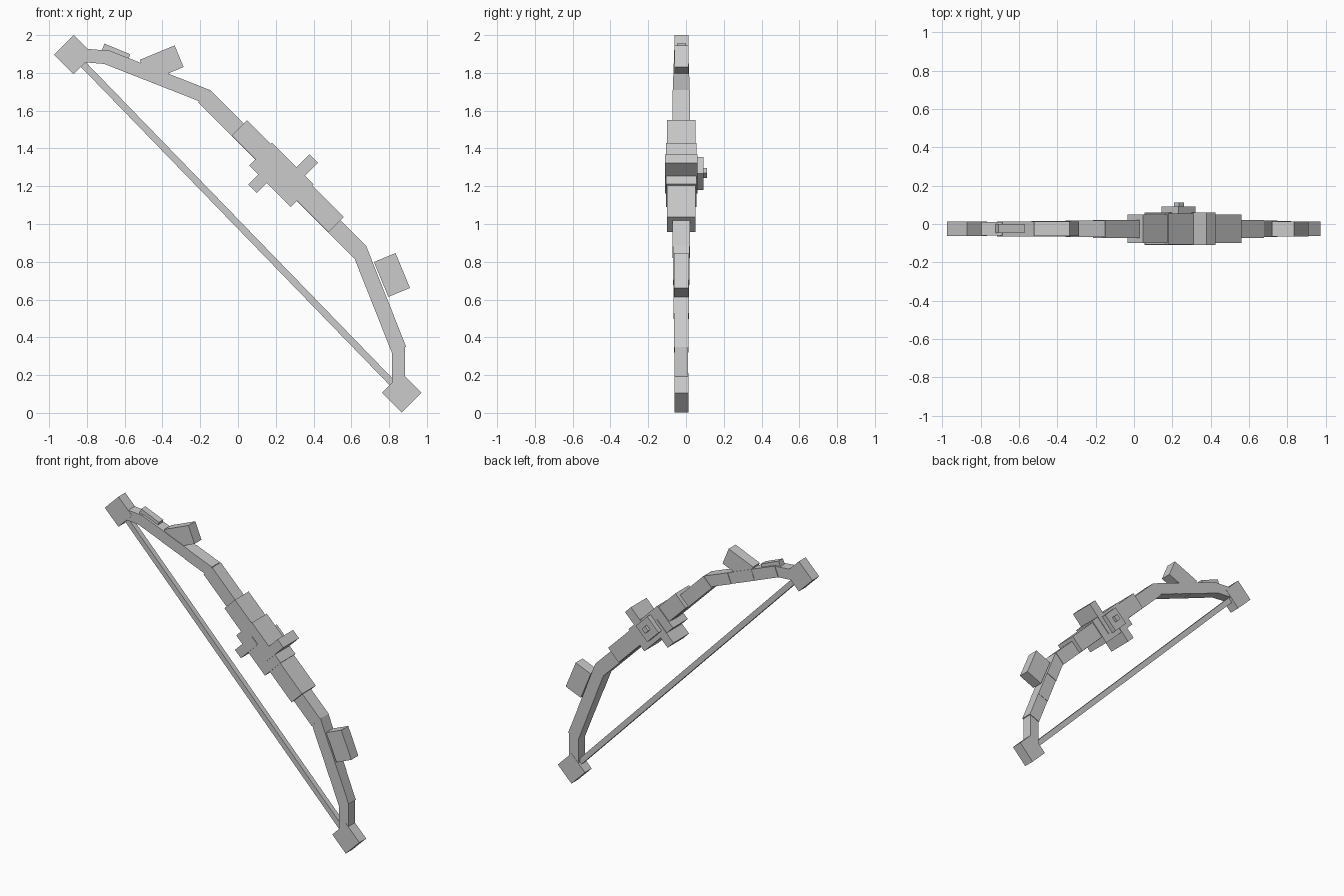
import bpy
from math import atan2, hypot, radians
from mathutils import Vector

cube = bpy.data.objects.get("Cube")
if cube:
    bpy.data.objects.remove(cube, do_unlink=True)

GREY = (0.6, 0.6, 0.6, 1)
mat = bpy.data.materials.new("plain grey")
mat.use_nodes = True
mat.diffuse_color = GREY
mat.node_tree.nodes["Principled BSDF"].inputs["Base Color"].default_value = GREY

MID_Y = -0.025


def block(name, centre, length, width, y0, y1, tilt):
    """Box centred at (x, z), its length turned by tilt degrees from +x towards +z."""
    bpy.ops.mesh.primitive_cube_add(size=1, location=(centre[0], (y0 + y1) / 2, centre[1]))
    ob = bpy.context.object
    ob.name = name
    ob.scale = (length, y1 - y0, width)
    ob.rotation_euler.y = -radians(tilt)
    ob.data.materials.append(mat)
    return ob


def bar(name, a, b, width, depth):
    """Box running from a to b in the x-z plane."""
    a, b = Vector(a), Vector(b)
    d = b - a
    ob = block(name, (a + b) / 2, d.length, width, MID_Y - depth / 2, MID_Y + depth / 2, 0)
    ob.rotation_euler.y = -atan2(d.y, d.x)


def limb(name, a, b, width, depths):
    """Straight limb made of pieces that get a little thinner towards the tip."""
    a, b = Vector(a), Vector(b)
    n = len(depths)
    for i, depth in enumerate(depths):
        bar(f"{name}_{i + 1}", a.lerp(b, i / n), a.lerp(b, (i + 1) / n), width, depth)


# Tips and string
upper_tip, lower_tip = (-0.87, 1.897), (0.867, 0.106)
for name, tip in (("upper_tip", upper_tip), ("lower_tip", lower_tip)):
    block(name, tip, 0.147, 0.147, -0.062, 0.012, 45)
bar("string", upper_tip, lower_tip, 0.036, 0.036)

# Limbs
taper = (0.088, 0.082, 0.078)
limb("upper_limb", (-0.165, 1.675), (-0.70, 1.885), 0.076, taper)
limb("lower_limb", (0.64, 0.87), (0.852, 0.335), 0.082, taper)
bar("upper_limb_end", (-0.69, 1.882), upper_tip, 0.072, 0.07)
bar("lower_limb_end", (0.85, 0.35), (0.85, 0.11), 0.07, 0.07)
bar("riser", (-0.18, 1.677), (0.645, 0.852), 0.092, 0.094)

# Grip and centre block with its two offset guards
block("grip", (0.263, 1.253), 0.725, 0.113, -0.1, 0.05, -45)
block("centre_block", (0.23, 1.26), 0.31, 0.17, -0.106, 0.056, -45)
block("outer_guard", (0.32, 1.265), 0.23, 0.064, -0.11, 0.06, 45)
block("inner_guard", (0.14, 1.25), 0.18, 0.064, -0.11, 0.06, 45)

# Rear plate and knob
block("rear_plate", (0.232, 1.268), 0.124, 0.124, 0.05, 0.092, 45)
block("rear_knob", (0.235, 1.27), 0.036, 0.036, 0.09, 0.112, 45)

# Fins on the limbs
block("upper_fin", (-0.404, 1.85), 0.2, 0.124, -0.062, 0.013, 22.5)
block("lower_fin", (0.815, 0.73), 0.2, 0.124, -0.064, 0.012, -67.5)
block("tip_ridge", (-0.65, 1.899), 0.148, 0.06, -0.047, 0, -22.5)
